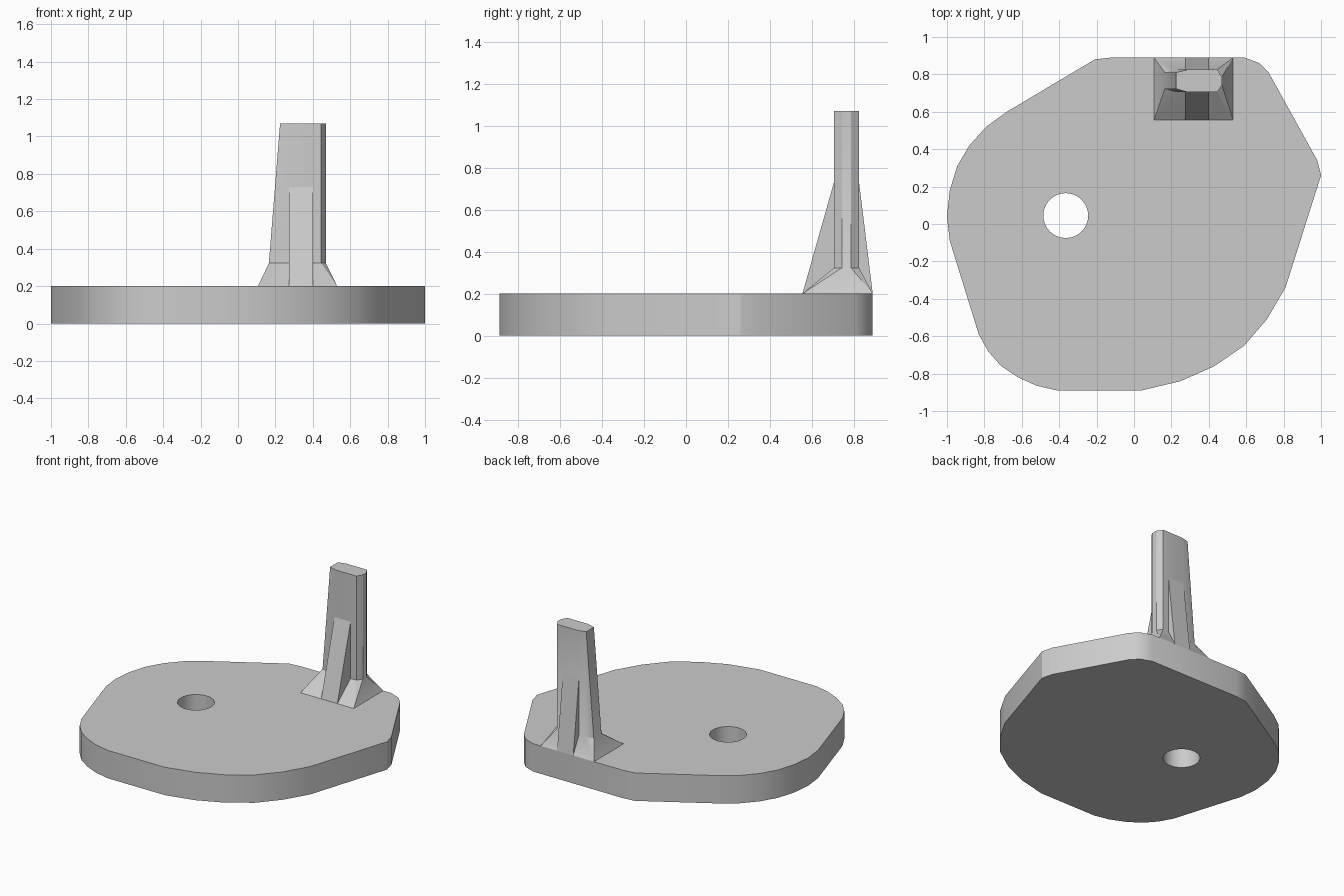
import bpy, bmesh, math

cube = bpy.data.objects.get("Cube")
if cube:
    bpy.data.objects.remove(cube, do_unlink=True)

grey = bpy.data.materials.new("plain grey")
grey.use_nodes = True
colour = (0.6, 0.6, 0.6, 1)
grey.diffuse_color = colour
grey.node_tree.nodes["Principled BSDF"].inputs["Base Color"].default_value = colour


def loft(name, rings):
    """Skin a stack of equal-length rings and cap both ends."""
    bm = bmesh.new()
    rows = [[bm.verts.new(p) for p in ring] for ring in rings]
    for low, high in zip(rows, rows[1:]):
        for i in range(len(low)):
            j = (i + 1) % len(low)
            bm.faces.new((low[i], low[j], high[j], high[i]))
    bm.faces.new(rows[0][::-1])
    bm.faces.new(rows[-1])
    bmesh.ops.remove_doubles(bm, verts=bm.verts, dist=1e-5)
    bmesh.ops.recalc_face_normals(bm, faces=bm.faces)
    mesh = bpy.data.meshes.new(name)
    bm.to_mesh(mesh)
    bm.free()
    mesh.materials.append(grey)
    obj = bpy.data.objects.new(name, mesh)
    bpy.context.collection.objects.link(obj)
    return obj


def smooth(obj):
    bpy.ops.object.select_all(action='DESELECT')
    obj.select_set(True)
    bpy.context.view_layer.objects.active = obj
    bpy.ops.object.shade_smooth_by_angle(angle=math.radians(28))


def level(points, z):
    return [(x, y, z) for x, y in points]


PLATE_TOP = 0.2

# Base plate with rounded, irregular outline
outline = [
    (1, .26), (.98, .34), (.72, .81), (.67, .86), (.59, .89), (-.12, .89),
    (-.21, .88), (-.68, .6), (-.79, .52), (-.88, .42), (-.945, .31),
    (-.985, .18), (-1, .04), (-.985, -.09), (-.83, -.59), (-.78, -.68),
    (-.71, -.76), (-.62, -.82), (-.52, -.865), (-.41, -.89), (.04, -.89),
    (.25, -.84), (.43, -.76), (.59, -.65), (.71, -.51), (.81, -.34)]
plate = loft("base_plate", [level(outline, 0), level(outline, PLATE_TOP)])

# Round through-hole
circle = [(-.365 + .12 * math.cos(a * math.tau / 32),
           .045 + .12 * math.sin(a * math.tau / 32)) for a in range(32)]
cutter = loft("hole_cutter", [level(circle, -.1), level(circle, .3)])
cutter.hide_render = True
cut = plate.modifiers.new("hole", 'BOOLEAN')
cut.operation = 'DIFFERENCE'
cut.solver = 'EXACT'
cut.object = cutter
bpy.context.view_layer.objects.active = plate
bpy.ops.object.modifier_apply(modifier=cut.name)
bpy.data.objects.remove(cutter, do_unlink=True)
smooth(plate)

# Upright post: chamfered section, sloping left end, flared foot
FRONT, BACK = .705, .825


def section(left):
    return [(left + .06, FRONT), (.445, FRONT), (.47, .743), (.47, .787),
            (.445, BACK), (left + .06, BACK), (left, .81), (left, .723)]


x0, x1, y0, y1 = .107, .53, .555, .89
foot = [(x0, y0), (x1, y0), (x1, y0), (x1, y1),
        (x1, y1), (x0, y1), (x0, y1), (x0, y0)]
post = loft("post", [level(foot, PLATE_TOP), level(section(.165), .323),
                     level(section(.225), 1.07)])
smooth(post)

# Triangular ribs bracing the post front and back
MIDDLE = (FRONT + BACK) / 2
for name, toe, face in (("front_rib", y0, FRONT), ("back_rib", y1, BACK)):
    side = [(toe, PLATE_TOP), (MIDDLE, PLATE_TOP), (MIDDLE, .73), (face, .73)]
    loft(name, [[(x, y, z) for y, z in side] for x in (.272, .4)])
